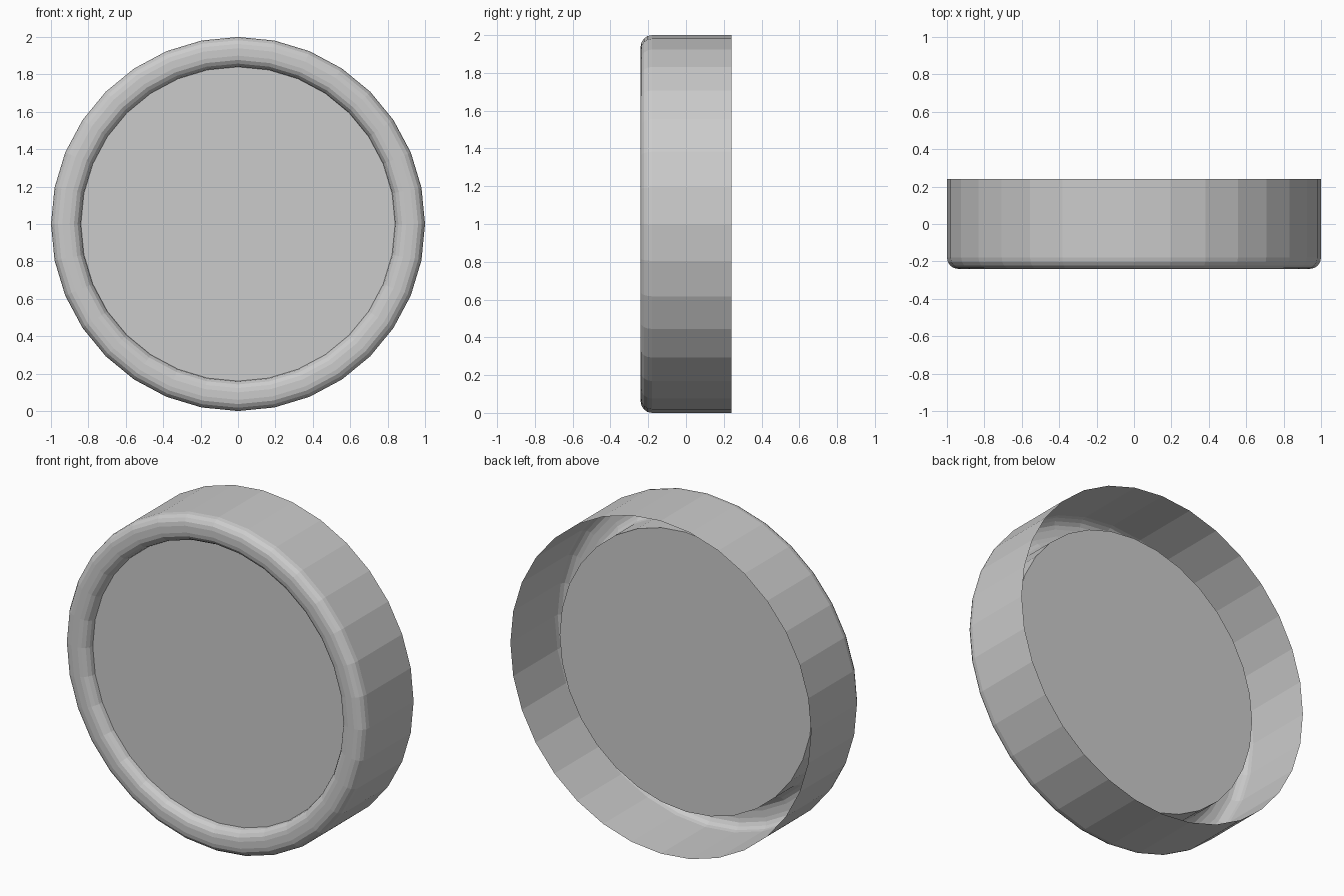
import bpy, bmesh, math

if "Cube" in bpy.data.objects:
    bpy.data.objects.remove(bpy.data.objects["Cube"])

SIDES = 32


def lathe(name, profile):
    """Spin (radius, y) points round the y axis at height 1; radius 0 closes a cap."""
    bm = bmesh.new()
    rings = []
    for r, y in profile:
        rings.append([bm.verts.new((r * math.cos(2 * math.pi * i / SIDES), y,
                                    1 + r * math.sin(2 * math.pi * i / SIDES)))
                      for i in range(SIDES)] if r > 0 else None)
    for a, b in zip(rings, rings[1:]):
        if a is None:
            bm.faces.new(b)
        elif b is None:
            bm.faces.new(a[::-1])
        else:
            for i in range(SIDES):
                j = (i + 1) % SIDES
                bm.faces.new((a[i], a[j], b[j], b[i]))
    bmesh.ops.recalc_face_normals(bm, faces=bm.faces[:])
    mesh = bpy.data.meshes.new(name)
    bm.to_mesh(mesh)
    bm.free()
    obj = bpy.data.objects.new(name, mesh)
    bpy.context.collection.objects.link(obj)
    return obj


# Thin outer band, open at the back, rolled over into a rounded front lip
ROUND = 0.06
lip = [(1.0, 0.24)]
for centre, start in ((0.94, 0), (0.90, 90)):
    for k in range(5):
        t = math.radians(start + 22.5 * k)
        lip.append((centre + ROUND * math.cos(t), -0.18 - ROUND * math.sin(t)))
lathe("outer_rim", lip)

# Closed drum filling the lip: recessed front face, back face mid-depth
lathe("centre_disc", [(0, -0.18), (0.84, -0.18), (0.84, 0.0), (0, 0.0)])
